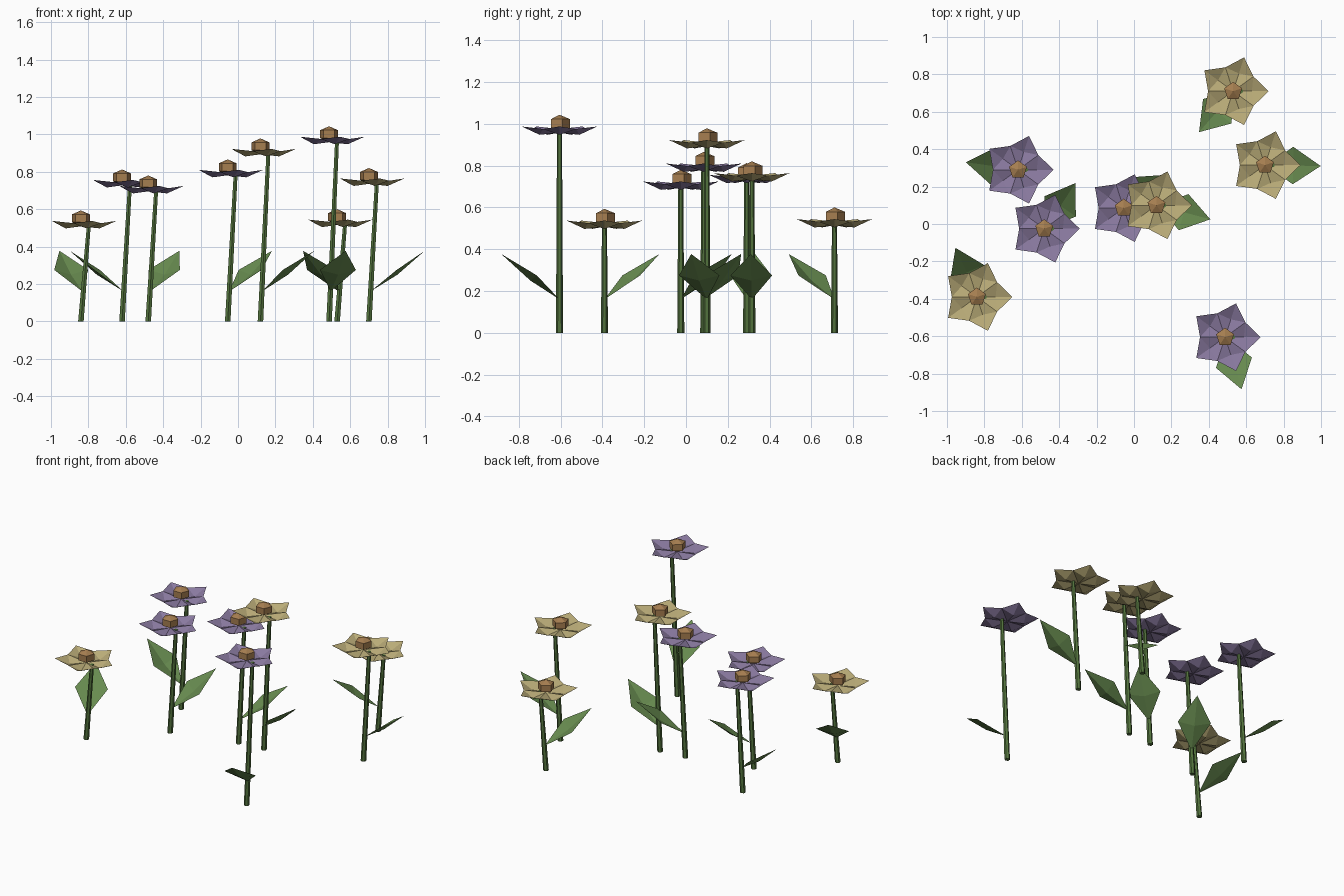
import bpy, bmesh
from math import cos, sin, pi, radians
from mathutils import Matrix, Vector

if "Cube" in bpy.data.objects:
    bpy.data.objects.remove(bpy.data.objects["Cube"])


def srgb(r, g, b):
    lin = [(c / 255 / 12.92) if c < 11 else ((c / 255 + 0.055) / 1.055) ** 2.4 for c in (r, g, b)]
    return (*lin, 1.0)


def material(name, rgb):
    m = bpy.data.materials.new(name)
    m.diffuse_color = srgb(*rgb)
    m.use_nodes = True
    m.node_tree.nodes["Principled BSDF"].inputs["Base Color"].default_value = m.diffuse_color
    return m


STEM = material("stem green", (84, 116, 62))
LEAF = material("leaf green", (104, 140, 80))
CENTRE = material("centre brown", (166, 126, 80))
PURPLE = material("petal purple", (138, 122, 160))
CREAM = material("petal straw", (186, 172, 120))


def add_object(name, bm, mat, location):
    mesh = bpy.data.meshes.new(name)
    bm.to_mesh(mesh)
    bm.free()
    mesh.materials.append(mat)
    obj = bpy.data.objects.new(name, mesh)
    obj.location = location
    bpy.context.collection.objects.link(obj)
    return obj


# Thin tapered stem, leaning slightly to +x
def stem(x, y, height):
    bm = bmesh.new()
    bmesh.ops.create_cone(bm, cap_ends=True, segments=6, radius1=0.017, radius2=0.012, depth=height)
    for v in bm.verts:
        v.co.z += height / 2
        v.co.x += 0.042 * v.co.z / height
    add_object("stem", bm, STEM, (x, y, 0))


# Folded diamond leaf rising away from the stem
def leaf(x, y, angle):
    bm = bmesh.new()
    base, left, right, tip, keel = [bm.verts.new(p) for p in (
        (0, 0, 0.16), (0.142, 0.1, 0.275), (0.142, -0.1, 0.275), (0.29, 0, 0.377), (0.145, 0, 0.25))]
    for f in ((base, keel, left), (keel, tip, left), (base, right, keel), (keel, right, tip)):
        bm.faces.new(f)
    bm.transform(Matrix.Rotation(radians(angle), 4, 'Z'))
    add_object("leaf", bm, LEAF, (x + 0.008, y, 0))


# Five-pointed blossom: each petal folds along a low keel, with an upturned tip
def petals(x, y, top, mat):
    def polar(r, a, z):
        return (r * cos(a), r * sin(a), z)
    bm = bmesh.new()
    middle = bm.verts.new((0, 0, -0.085))
    step = 2 * pi / 5
    tips = [bm.verts.new(polar(0.19, i * step, -0.056)) for i in range(5)]
    keels = [bm.verts.new(polar(0.1, i * step, -0.096)) for i in range(5)]
    notches = [bm.verts.new(polar(0.134, (i + 0.5) * step, -0.068)) for i in range(5)]
    for i in range(5):
        for side, flip in ((notches[i], False), (notches[i - 1], True)):
            for f in ((middle, keels[i], side), (keels[i], tips[i], side)):
                bm.faces.new(f[::-1] if flip else f)
    add_object("petals", bm, mat, (x, y, top))


# Faceted five-sided flower centre
def flower_centre(x, y, top):
    bm = bmesh.new()
    bmesh.ops.create_uvsphere(bm, u_segments=5, v_segments=3, radius=1)
    bm.transform(Matrix.Diagonal((0.058, 0.058, 0.042, 1)))
    add_object("flower_centre", bm, CENTRE, (x, y, top - 0.042))


# x, y, top height, leaf direction in degrees, petal colour
FLOWERS = [
    (-0.84, -0.39, 0.593, 115, CREAM),
    (-0.62, 0.29, 0.812, 172, PURPLE),
    (-0.48, -0.025, 0.78, 57, PURPLE),
    (-0.055, 0.085, 0.866, 38, PURPLE),
    (0.12, 0.10, 0.978, -15, CREAM),
    (0.487, -0.605, 1.043, -74, PURPLE),
    (0.53, 0.71, 0.60, 229, CREAM),
    (0.70, 0.315, 0.82, -1, CREAM),
]

for x, y, top, angle, colour in FLOWERS:
    stem(x, y, top - 0.085)
    leaf(x, y, angle)
    petals(x, y, top, colour)
    flower_centre(x, y, top)
